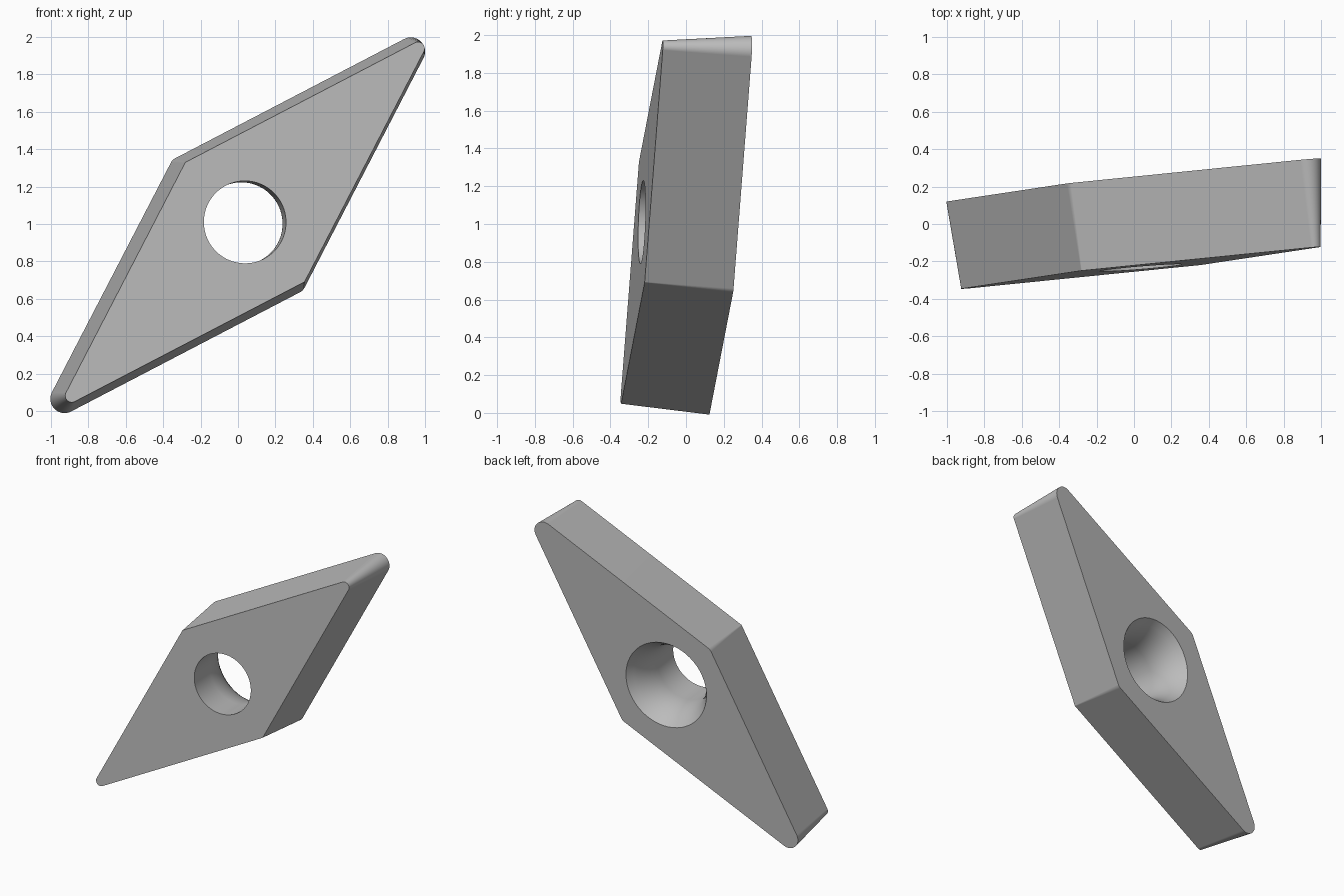
import bpy
import bmesh
from math import sin, cos, tan, pi, radians
from mathutils import Vector, Matrix

cube = bpy.data.objects.get("Cube")
if cube:
    bpy.data.objects.remove(cube, do_unlink=True)

HALF_ANGLE = radians(17.5)    # half of the acute corner
THICK = 0.47
FLARE = 0.041                 # growth of the outline from front to back
TIP_X, TIP_R = 1.313, 0.035
SIDE_R = 0.01
SIDE_Y = (TIP_X + TIP_R / sin(HALF_ANGLE)) * tan(HALF_ANGLE) - SIDE_R / cos(HALF_ANGLE)

steel = bpy.data.materials.new("steel_grey")
steel.use_nodes = True
steel.diffuse_color = (0.5, 0.5, 0.5, 1)
steel.node_tree.nodes["Principled BSDF"].inputs["Base Color"].default_value = (0.5, 0.5, 0.5, 1)

bm = bmesh.new()


def ring(points, z):
    return [bm.verts.new((x, y, z)) for x, y in points]


def bridge(a, b):
    for i in range(len(a)):
        j = (i + 1) % len(a)
        bm.faces.new((a[i], a[j], b[j], b[i]))


def outline(grow):
    """Rhombus with rounded corners, offset outward by grow."""
    points = []
    for k in range(4):
        tip = k % 2 == 0
        turn = k * pi / 2
        centre = Vector((cos(turn), sin(turn))) * (TIP_X if tip else SIDE_Y)
        radius = (TIP_R if tip else SIDE_R) + grow
        sweep = pi / 2 - HALF_ANGLE if tip else HALF_ANGLE
        steps = 16 if tip else 6
        for i in range(steps + 1):
            a = turn - sweep + 2 * sweep * i / steps
            points.append(centre + radius * Vector((cos(a), sin(a))))
    return points


def circle(r, n=96):
    return [(r * cos(2 * pi * i / n), r * sin(2 * pi * i / n)) for i in range(n)]


# Flared side walls
front_edge = ring(outline(0), 0)
back_edge = ring(outline(FLARE), THICK)
bridge(front_edge, back_edge)

# Hole: straight bore, curved flare, then chamfer to the back face
profile = [(0.22, 0)]
for i in range(9):
    a = radians(32) * i / 8
    profile.append((0.22 + 0.4 * (1 - cos(a)), 0.21 + 0.4 * sin(a)))
profile.append((0.313, THICK))
hole = [ring(circle(r), z) for r, z in profile]
for a, b in zip(hole, hole[1:]):
    bridge(b, a)

# Flat front and back faces around the hole
for outer, inner in ((front_edge, hole[0]), (back_edge, hole[-1])):
    loops = [bm.edges.get((l[i - 1], l[i])) for l in (outer, inner) for i in range(len(l))]
    bmesh.ops.triangle_fill(bm, edges=loops, use_beauty=True)
bmesh.ops.recalc_face_normals(bm, faces=bm.faces)

# Tilt the plate into place
u = Vector((1.91, 0.225, 1.915)).normalized()
n = u.cross(Vector((0.64, 0.03, -0.65))).normalized()
v = n.cross(u)
pose = Matrix((u, v, n)).transposed().to_4x4()
pose.translation = Vector((0.037, -0.234, 1.01))
bm.transform(pose)

mesh = bpy.data.meshes.new("diamond_plate")
bm.to_mesh(mesh)
bm.free()
mesh.materials.append(steel)
plate = bpy.data.objects.new("diamond_plate", mesh)
bpy.context.collection.objects.link(plate)
bpy.context.view_layer.objects.active = plate
plate.select_set(True)
bpy.ops.object.shade_smooth_by_angle(angle=radians(30))
weighted = plate.modifiers.new("even_shading", 'WEIGHTED_NORMAL')
weighted.keep_sharp = True
